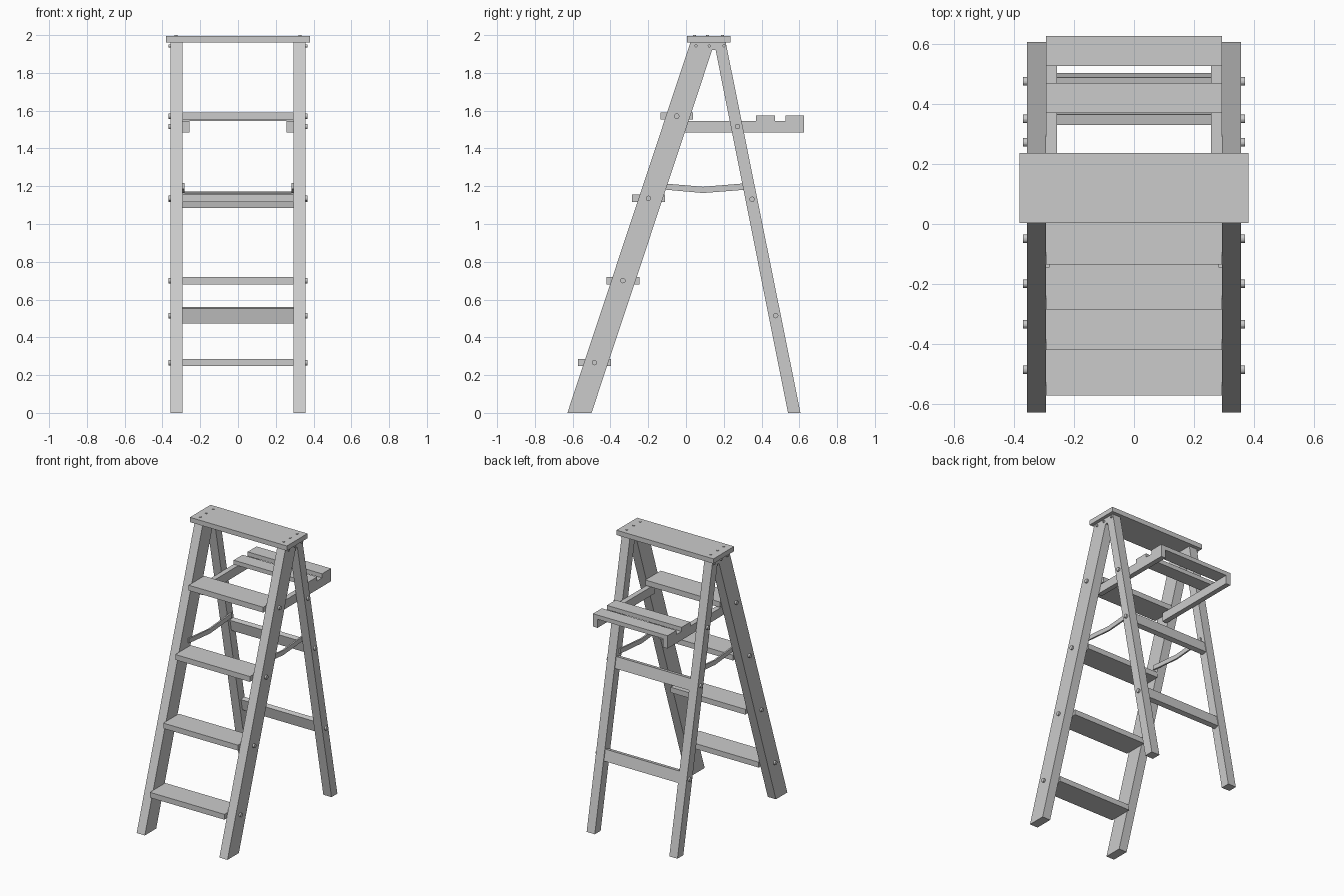
import bpy, bmesh, math

if "Cube" in bpy.data.objects:
    bpy.data.objects.remove(bpy.data.objects["Cube"])

IN, OUT = 0.293, 0.357   # inner and outer faces of the legs


def prism(name, pts, x0, x1):
    """Extrude a (y, z) profile from x0 to x1."""
    bm = bmesh.new()
    face = bm.faces.new([bm.verts.new((x0, y, z)) for y, z in pts])
    ext = bmesh.ops.extrude_face_region(bm, geom=[face])
    verts = [g for g in ext["geom"] if isinstance(g, bmesh.types.BMVert)]
    bmesh.ops.translate(bm, vec=(x1 - x0, 0, 0), verts=verts)
    bmesh.ops.recalc_face_normals(bm, faces=bm.faces)
    me = bpy.data.meshes.new(name)
    bm.to_mesh(me)
    bm.free()
    ob = bpy.data.objects.new(name, me)
    bpy.context.collection.objects.link(ob)
    return ob


def pair(name, pts, x0, x1):
    """The same profile on both sides."""
    prism(name + "_right", pts, x0, x1)
    prism(name + "_left", pts, -x1, -x0)


def rect(y0, y1, z0, z1):
    return [(y0, z0), (y1, z0), (y1, z1), (y0, z1)]


def circle(y, z, r, n=16):
    return [(y + r * math.cos(2 * math.pi * i / n),
             z + r * math.sin(2 * math.pi * i / n)) for i in range(n)]


# Legs
pair("front_leg", [(-0.628, 0), (-0.5, 0), (0.138, 1.92), (0.149, 1.92),
                   (0.149, 1.963), (0.024, 1.963)], IN, OUT)
pair("rear_leg", [(0.54, 0), (0.606, 0), (0.21, 1.963), (0.149, 1.963),
                  (0.149, 1.92), (0.157, 1.92)], IN, OUT)

# Top board with its screws
prism("top_board", rect(0.004, 0.236, 1.962, 1.996), -0.381, 0.381)
for i, y in enumerate((0.045, 0.115, 0.193)):
    for side in (-1, 1):
        bpy.ops.mesh.primitive_cylinder_add(vertices=16, radius=0.008, depth=0.02,
                                            location=(side * 0.329, y, 1.99))
        bpy.context.object.name = f"top_screw_{i}"
    pair(f"top_side_screw_{i}", circle(y + 0.008, 1.943, 0.008), OUT - 0.01, OUT + 0.01)

# Steps and the bolts that hold them
for i, (y, z) in enumerate(((-0.485, 0.266), (-0.334, 0.70), (-0.199, 1.136), (-0.049, 1.571))):
    prism(f"step_{i}", rect(y - 0.086, y + 0.087, z - 0.019, z + 0.019), -IN, IN)
    pair(f"step_bolt_{i}", circle(y, z, 0.014), OUT - 0.01, OUT + 0.012)

# Rear crossbars, leaning with the rear legs
lean = math.atan(0.2017)
for i, z in enumerate((0.517, 1.128)):
    y = 0.582 - 0.2017 * z
    c, s = math.cos(lean), math.sin(lean)
    pts = [(y + a * c - b * s, z + a * s + b * c)
           for a, b in rect(-0.018, 0.018, -0.04, 0.04)]
    prism(f"rear_crossbar_{i}", pts, -IN, IN)

# Rear leg bolts (crossbars and tray pivot)
for i, (y, z) in enumerate(((0.475, 0.515), (0.35, 1.131), (0.272, 1.516))):
    pair(f"rear_bolt_{i}", circle(y, z, 0.014), OUT - 0.01, OUT + 0.012)

# Folding spreader braces
pair("spreader_brace", [(-0.145, 1.185), (0.09, 1.164), (0.335, 1.183), (0.335, 1.217),
                        (0.09, 1.197), (-0.145, 1.217)], 0.282, IN)

# Tray arms and slats
pair("tray_arm", rect(-0.02, 0.626, 1.484, 1.546), 0.257, IN)
for i, y in enumerate((0.37, 0.526)):
    prism(f"tray_slat_{i}", rect(y, y + 0.1, 1.545, 1.575), -IN, IN)
